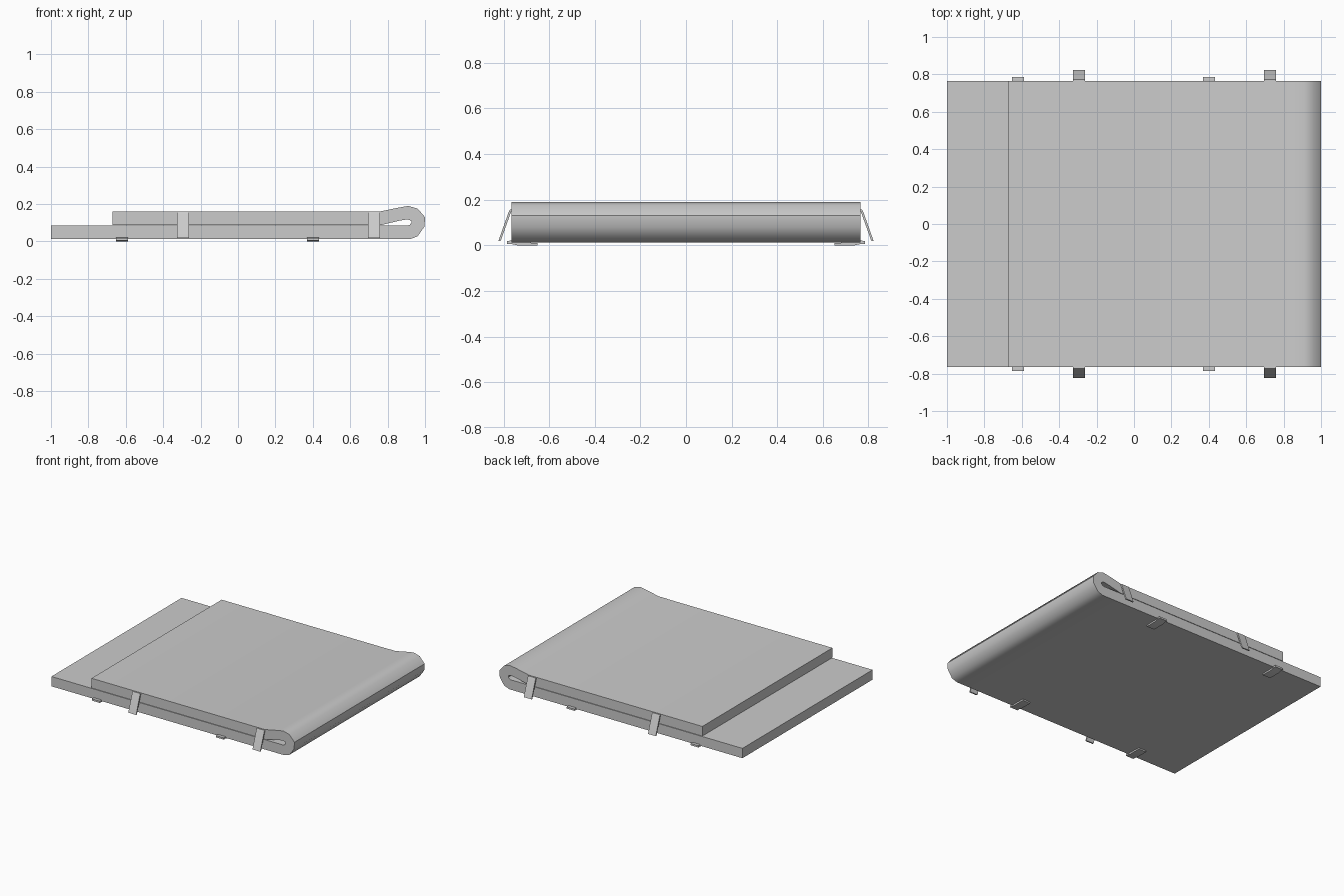
import bpy, bmesh

if "Cube" in bpy.data.objects:
    bpy.data.objects.remove(bpy.data.objects["Cube"])

HALF = 0.765  # half depth of the mat


def prism(name, outer, inner, axis, a, b):
    """Ribbon cross-section (outer/inner outlines) swept along an axis from a to b."""
    bm = bmesh.new()

    def vert(p, t):
        return bm.verts.new((p[0], t, p[1]) if axis == 'Y' else (t, p[0], p[1]))

    rows = [[vert(p, a), vert(q, a), vert(q, b), vert(p, b)] for p, q in zip(outer, inner)]
    for r, s in zip(rows, rows[1:]):
        for i in range(4):
            j = (i + 1) % 4
            bm.faces.new((r[i], r[j], s[j], s[i]))
    bm.faces.new(rows[0])
    bm.faces.new(rows[-1])
    bmesh.ops.recalc_face_normals(bm, faces=bm.faces)
    me = bpy.data.meshes.new(name)
    bm.to_mesh(me)
    bm.free()
    ob = bpy.data.objects.new(name, me)
    bpy.context.collection.objects.link(ob)
    bpy.context.view_layer.objects.active = ob
    ob.select_set(True)
    bpy.ops.object.shade_smooth_by_angle(angle=0.7)
    ob.select_set(False)
    return ob


# Folded mat: bottom layer, bulging fold at +x, shorter top layer
outer = [(-1, .012), (.76, .012), (.917, .012), (.96, .027), (.997, .08), (1, .13),
         (.96, .176), (.91, .19), (.853, .18), (.757, .16), (-.67, .16)]
inner = [(-1, .085), (.76, .085), (.905, .085), (.918, .089), (.927, .099), (.927, .108),
         (.918, .115), (.905, .118), (.862, .111), (.765, .088), (-.67, .088)]
prism("folded_mat", outer, inner, 'Y', -HALF, HALF)

# Loose straps hanging from the top layer, and flat tabs under the bottom layer
strap_out = [(.762, .157), (.772, .157), (.779, .142), (.823, .018)]
strap_in = [(.762, .148), (.766, .148), (.770, .138), (.813, .018)]
tab_top = [(.65, .010), (.74, .014), (.765, .021), (.785, .019)]
tab_bottom = [(.65, .0), (.74, .0), (.765, .006), (.785, .006)]

for side, label in ((-1, "front"), (1, "back")):
    flip = lambda pts: [(side * y, z) for y, z in pts]
    for i, x in enumerate((-.295, .727)):
        prism(f"{label}_strap_{i + 1}", flip(strap_out), flip(strap_in), 'X', x - .032, x + .032)
    for i, x in enumerate((-.62, .4)):
        prism(f"{label}_under_tab_{i + 1}", flip(tab_top), flip(tab_bottom), 'X', x - .032, x + .032)
